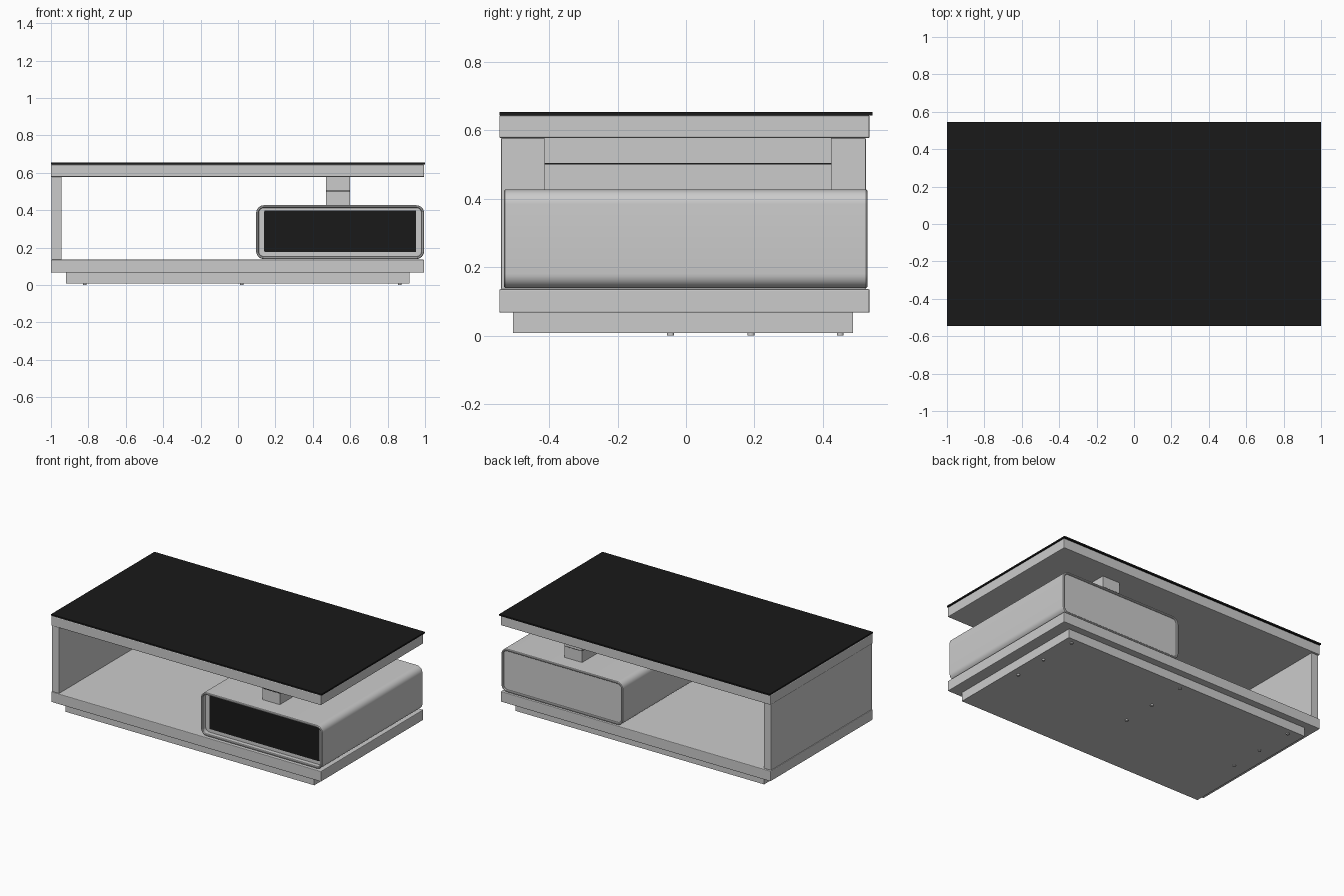
import bpy, bmesh, math

if "Cube" in bpy.data.objects:
    bpy.data.objects.remove(bpy.data.objects["Cube"])

black = bpy.data.materials.new("black_glass")
black.diffuse_color = (0.01, 0.01, 0.01, 1)
black.use_nodes = True
black.node_tree.nodes["Principled BSDF"].inputs["Base Color"].default_value = black.diffuse_color


def finish(name, bm, mat=None, bevel=0):
    bmesh.ops.recalc_face_normals(bm, faces=bm.faces)
    me = bpy.data.meshes.new(name)
    bm.to_mesh(me)
    bm.free()
    ob = bpy.data.objects.new(name, me)
    bpy.context.collection.objects.link(ob)
    if mat:
        me.materials.append(mat)
    if bevel:
        mod = ob.modifiers.new("bevel", 'BEVEL')
        mod.width = bevel
        mod.segments = 2
    return ob


def box(name, x, y, z, mat=None, bevel=0):
    """Box from (min, max) ranges on each axis."""
    bm = bmesh.new()
    bmesh.ops.create_cube(bm, size=1)
    for v in bm.verts:
        for i, (lo, hi) in enumerate((x, y, z)):
            v.co[i] = lo + (v.co[i] + 0.5) * (hi - lo)
    return finish(name, bm, mat, bevel)


def rounded_loft(name, x, z, radius, stations, mat=None):
    """Loft a rounded rectangle along y; stations are (y, inset)."""
    bm = bmesh.new()
    rings = []
    for y, inset in stations:
        r = max(radius - inset, 0.004)
        ring = []
        for q, (cx, cz) in enumerate(((x[1] - inset - r, z[1] - inset - r),
                                      (x[0] + inset + r, z[1] - inset - r),
                                      (x[0] + inset + r, z[0] + inset + r),
                                      (x[1] - inset - r, z[0] + inset + r))):
            for k in range(9):
                a = math.pi / 2 * (q + k / 8)
                ring.append(bm.verts.new((cx + r * math.cos(a), y, cz + r * math.sin(a))))
        rings.append(ring)
    for a, b in zip(rings, rings[1:]):
        for i in range(len(a)):
            j = (i + 1) % len(a)
            bm.faces.new((a[i], a[j], b[j], b[i]))
    bm.faces.new(rings[0])
    bm.faces.new(rings[-1])
    ob = finish(name, bm, mat)
    bpy.context.view_layer.objects.active = ob
    ob.select_set(True)
    bpy.ops.object.shade_smooth_by_angle(angle=math.radians(35))
    ob.select_set(False)
    return ob


# Table top with glass sheet
box("glass_top", (-1, 1), (-0.546, 0.546), (0.644, 0.654), black)
box("top_slab", (-1, 0.995), (-0.546, 0.537), (0.578, 0.644), bevel=0.004)

# Side panel, base shelf and plinth
box("side_panel", (-0.997, -0.944), (-0.541, 0.526), (0.136, 0.578), bevel=0.003)
box("base_shelf", (-1, 0.995), (-0.546, 0.537), (0.067, 0.136), bevel=0.004)
box("plinth", (-0.92, 0.918), (-0.506, 0.489), (0.008, 0.067))

# Small glides under the plinth
for i, gx in enumerate((-0.82, 0.02, 0.865)):
    for j, gy in enumerate((-0.045, 0.19, 0.451)):
        bm = bmesh.new()
        bmesh.ops.create_cone(bm, cap_ends=True, segments=16, radius1=0.01,
                              radius2=0.01, depth=0.01)
        bmesh.ops.translate(bm, verts=bm.verts, vec=(gx, gy, 0.005))
        finish(f"glide_{i}_{j}", bm)

# Rounded drawer housing, recessed at the front and back
rounded_loft("drawer_housing", (0.097, 0.995), (0.139, 0.427), 0.042,
             [(-0.50, 0.014), (-0.529, 0.014), (-0.533, 0.010), (-0.533, 0.004),
              (-0.529, 0), (0.527, 0), (0.531, 0.004), (0.531, 0.010),
              (0.527, 0.014), (0.522, 0.014)])
rounded_loft("drawer_front", (0.14, 0.953), (0.176, 0.40), 0.008,
             [(-0.495, 0), (-0.503, 0)], black)

# Two stacked support blocks with a thin dark spacer
box("support_lower", (0.47, 0.60), (-0.415, 0.426), (0.425, 0.501))
box("support_spacer", (0.471, 0.599), (-0.414, 0.425), (0.501, 0.505), black)
box("support_upper", (0.47, 0.60), (-0.415, 0.426), (0.505, 0.578))
